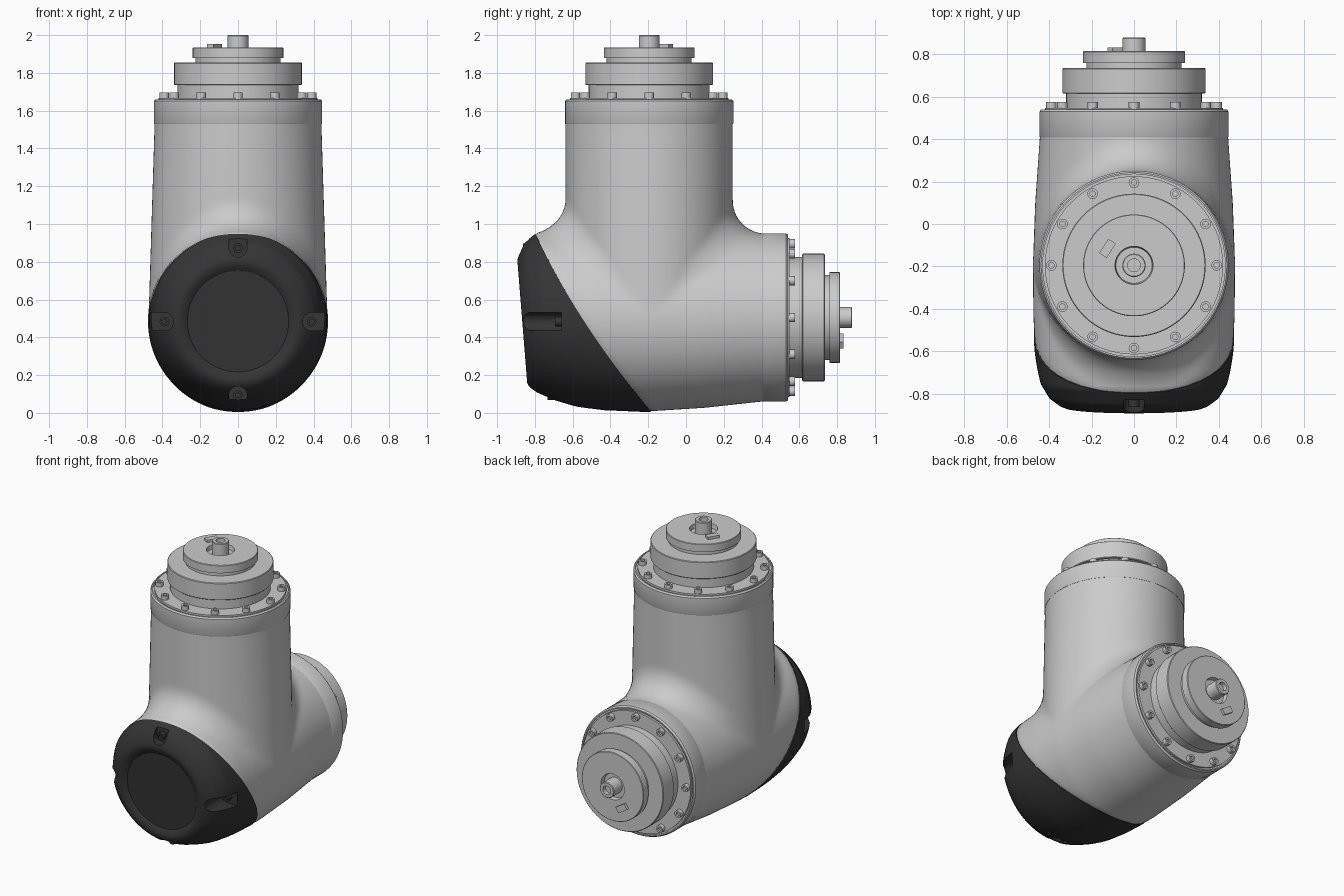
import bpy, bmesh
from math import sin, cos, pi, hypot, atan2
from mathutils import Matrix, Vector

if "Cube" in bpy.data.objects:
    bpy.data.objects.remove(bpy.data.objects["Cube"])

dark = bpy.data.materials.new("dark_cap")
dark.diffuse_color = (0.035, 0.035, 0.035, 1)
dark.use_nodes = True
dark.node_tree.nodes["Principled BSDF"].inputs["Base Color"].default_value = dark.diffuse_color
AXIS_Y, AXIS_Z = -0.195, 0.505


def clamp(v):
    return max(0.0, min(1.0, v))


def finish(bm, name, mat=None, angle=0.6):
    me = bpy.data.meshes.new(name)
    bmesh.ops.remove_doubles(bm, verts=bm.verts, dist=1e-5)
    bmesh.ops.recalc_face_normals(bm, faces=bm.faces)
    bm.to_mesh(me)
    bm.free()
    ob = bpy.data.objects.new(name, me)
    bpy.context.collection.objects.link(ob)
    if mat:
        me.materials.append(mat)
    smooth(ob, angle)
    return ob


def smooth(ob, angle=0.6):
    bpy.ops.object.select_all(action='DESELECT')
    ob.select_set(True)
    bpy.context.view_layer.objects.active = ob
    bpy.ops.object.shade_smooth_by_angle(angle=angle)


def skin(bm, rings):
    rows = [[bm.verts.new(p) for p in ring] for ring in rings]
    n = len(rows[0])
    for a, b in zip(rows, rows[1:]):
        for i in range(n):
            j = (i + 1) % n
            bm.faces.new((a[i], a[j], b[j], b[i]))
    return rows


def lathe(bm, prof, mat, seg=96):
    skin(bm, [[mat @ Vector((r * cos(2 * pi * i / seg), r * sin(2 * pi * i / seg), z))
               for i in range(seg)] for r, z in prof])


# Horizontal housing: station along y, centre height, radius
TUBE = [(-0.86, 0.487, 0.345), (-0.82, 0.505, 0.395), (-0.75, 0.515, 0.437), (-0.68, 0.509, 0.453),
        (-0.6, 0.50, 0.465), (-0.45, 0.492, 0.474), (-0.2, 0.485, 0.477),
        (0.1, 0.493, 0.466), (0.41, 0.505, 0.444)]


def tube(s):
    s = max(TUBE[0][0], min(TUBE[-1][0], s))
    for (a, za, ra), (b, zb, rb) in zip(TUBE, TUBE[1:]):
        if s <= b:
            t = (s - a) / (b - a)
            return za + (zb - za) * t, ra + (rb - ra) * t


def tilt(s, z):
    return 0.08 * (z - 0.485) * clamp((-0.2 - s) / 0.5)


def split(z):
    t = z - 0.01
    return -0.185 - 0.84 * t + 0.198 * t * t


# Distance field of two crossing tubes with a rounded fillet between them
def field(p):
    x, y, z = p
    wide = 1 + 0.07 * clamp((1.5 - z) / 1.0)
    a = hypot(x / wide, y - AXIS_Y, max(0, 0.5 - z)) - 0.4425
    zc, r = tube(y + tilt(y, z))
    b = hypot(x, z - zc) - r
    k = 0.17 * clamp((z - 0.5) / 0.3) * clamp(1 - (x / 0.48) ** 2)
    d = max(k, min(a, b)) - hypot(max(k - a, 0), max(k - b, 0))
    return d + min(0.02, 0.5 * max(0, split(z) - y))


# Elbow housing: rough union, remeshed, then pulled onto the field
bm = bmesh.new()
bmesh.ops.create_cone(bm, cap_ends=True, segments=96, radius1=0.45, radius2=0.45, depth=1.15,
                      matrix=Matrix.Translation((0, AXIS_Y, 1.075)))
bmesh.ops.create_cone(bm, cap_ends=True, segments=96, radius1=0.46, radius2=0.46, depth=1.45,
                      matrix=Matrix.Translation((0, -0.175, 0.49)) @ Matrix.Rotation(pi / 2, 4, 'X'))
body = finish(bm, "elbow_housing")
mod = body.modifiers.new("remesh", 'REMESH')
mod.mode = 'VOXEL'
mod.voxel_size = 0.025
bpy.ops.object.modifier_apply(modifier=mod.name)
bm = bmesh.new()
bm.from_mesh(body.data)
gone = [v for v in bm.verts if v.co.z > 1.57 or v.co.y > 0.45 or v.co.y < split(v.co.z) - 0.05]
bmesh.ops.delete(bm, geom=gone, context='VERTS')
E = 1e-3
for v in bm.verts:
    for _ in range(6):
        f = field(v.co)
        if abs(f) < 2e-4:
            break
        g = Vector([(field(v.co + e) - f) / E for e in
                    (Vector((E, 0, 0)), Vector((0, E, 0)), Vector((0, 0, E)))])
        v.co -= g * max(-0.05, min(0.05, f / max(0.3, g.length_squared)))
bm.to_mesh(body.data)
bm.free()
smooth(body, 1.2)

# Dark end cap: follows the housing from the slanted split to the tilted front
SEG = 96
FRONT = [(-0.84, 0.495, 0.373), (-0.857, 0.487, 0.35), (-0.867, 0.485, 0.325), (-0.866, 0.485, 0.305),
         (-0.855, 0.485, 0.28), (-0.846, 0.485, 0.268), (-0.846, 0.485, 0.0)]


def cap_point(s, zc, r, ang):
    z = zc + r * sin(ang)
    return Vector((r * cos(ang), s - tilt(s, z), z))


angles = [2 * pi * i / SEG for i in range(SEG)]
starts = []
for ang in angles:
    lo, hi = -0.82, 0.1
    for _ in range(30):
        s = (lo + hi) / 2
        p = cap_point(s, *tube(s), ang)
        lo, hi = (s, hi) if p.y < split(p.z) else (lo, s)
    starts.append(s)
rings = [[Vector((0, split(0.485), 0.485))] * SEG]
for k in range(13):
    ring = []
    for ang, s0 in zip(angles, starts):
        s = s0 + (-0.82 - s0) * k / 12
        zc, r = tube(s)
        ring.append(cap_point(s, zc, r + 0.004, ang))
    rings.append(ring)
rings += [[cap_point(*f, ang) for ang in angles] for f in FRONT]
bm = bmesh.new()
skin(bm, rings)
cap = finish(bm, "end_cap", dark, 0.5)

# Screw pockets cut into the cap: direction angle, floor y
POCKETS = [(0, -0.66), (pi / 2, -0.83), (pi, -0.66), (3 * pi / 2, -0.70)]
cut, screws = bmesh.new(), bmesh.new()
BOLT = [(0, 0), (0.025, 0), (0.025, 0.034), (0.013, 0.034), (0.013, 0.02), (0, 0.02)]
for ang, floor in POCKETS:
    out, side = Vector((cos(ang), 0, sin(ang))), Vector((-sin(ang), 0, cos(ang)))
    mid = Vector((0, 0, 0.483))
    shape = [(0.048 * cos(pi + pi * i / 12), 0.39 + 0.048 * sin(pi + pi * i / 12)) for i in range(13)]
    shape += [(0.048, 0.6), (-0.048, 0.6)]
    rows = skin(cut, [[mid + side * t + out * q + Vector((0, y, 0)) for t, q in shape]
                      for y in (floor, -1.1)])
    for row in rows:
        cut.faces.new(row)
    lathe(screws, BOLT, Matrix.Translation(mid + out * 0.39 + Vector((0, floor, 0)))
          @ Matrix.Rotation(pi / 2, 4, 'X'), 16)
cutter = finish(cut, "pocket_cutter")
cutter.hide_render = True
cutter.hide_set(True)
finish(screws, "cap_screws", dark)
mod = cap.modifiers.new("pockets", 'BOOLEAN')
mod.operation = 'DIFFERENCE'
mod.solver = 'EXACT'
mod.object = cutter
bpy.context.view_layer.objects.active = cap
bpy.ops.object.modifier_apply(modifier=mod.name)
bpy.data.objects.remove(cutter)
smooth(cap, 0.5)

# Output flanges, one on each open end of the elbow
COLLAR = [(0.40, 0), (0.444, 0), (0.446, 0.004), (0.446, 0.12), (0.438, 0.13), (0.43, 0.13),
          (0.43, 0.122), (0.42, 0.122), (0.42, 0.137), (0.3, 0.137)]
RING = [(0.32, 0.13), (0.32, 0.205), (0.334, 0.205), (0.338, 0.209), (0.338, 0.321),
        (0.334, 0.325), (0.2, 0.325)]
HUB = [(0.225, 0.32), (0.225, 0.35), (0.24, 0.35), (0.24, 0.402), (0.237, 0.405), (0.09, 0.405),
       (0.085, 0.375), (0.055, 0.375), (0.055, 0.466), (0.051, 0.47), (0.03, 0.47), (0.03, 0.44), (0, 0.44)]


def flange(name, mat, tab):
    for part, prof in (("collar", COLLAR), ("drive_ring", RING), ("hub", HUB)):
        bm = bmesh.new()
        lathe(bm, prof, mat)
        finish(bm, name + "_" + part)
    bm = bmesh.new()
    for i in range(12):
        lathe(bm, BOLT, mat @ Matrix.Rotation(i * pi / 6, 4, 'Z')
              @ Matrix.Translation((0.39, 0, 0.132)), 16)
    finish(bm, name + "_bolts")
    bm = bmesh.new()
    bmesh.ops.create_cube(bm, size=1, matrix=mat @ Matrix.Translation((tab[0], tab[1], 0.408))
                          @ Matrix.Rotation(atan2(tab[1], tab[0]), 4, 'Z')
                          @ Matrix.Diagonal((0.042, 0.08, 0.03, 1)))
    finish(bm, name + "_key_tab")


flange("top", Matrix.Translation((0, AXIS_Y, 1.53)), (-0.125, 0.08))
flange("back", Matrix.Translation((0, 0.41, AXIS_Z)) @ Matrix.Rotation(-pi / 2, 4, 'X'), (-0.08, 0.125))
